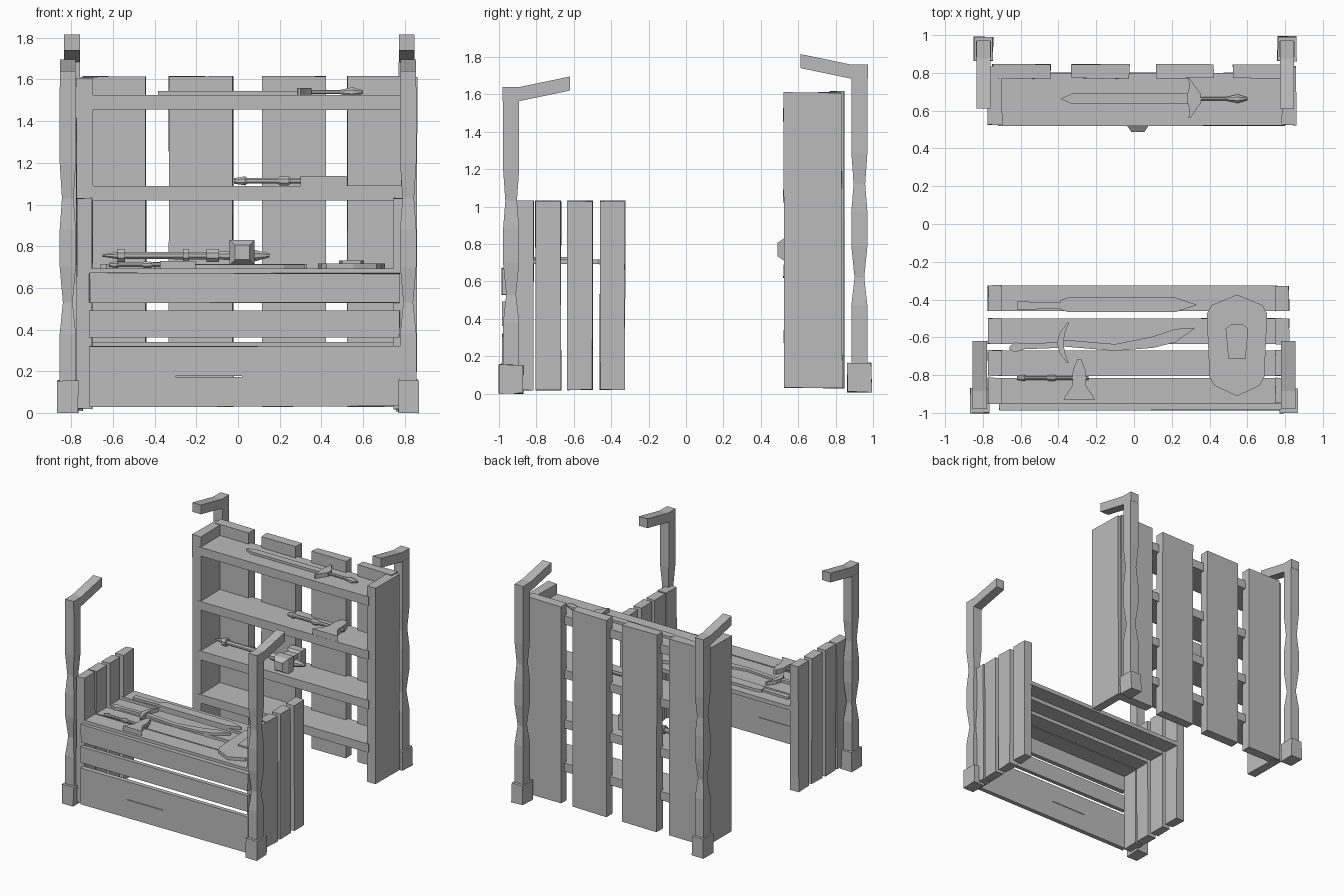
import bpy, bmesh, math, random

random.seed(4)
cube = bpy.data.objects.get("Cube")
if cube:
    bpy.data.objects.remove(cube, do_unlink=True)

GREY = (0.5, 0.5, 0.5, 1)
grey = bpy.data.materials.new("plain grey")
grey.use_nodes = True
grey.diffuse_color = GREY
grey.node_tree.nodes["Principled BSDF"].inputs["Base Color"].default_value = GREY


def around(centre, width):
    return (centre - width / 2, centre + width / 2)


def corners(x_range, y_range):
    left, right = x_range
    front, back = y_range
    return [(left, front), (right, front), (right, back), (left, back)]


def loft(name, rings):
    """Skin a list of equal-length point rings and cap both ends."""
    bm = bmesh.new()
    loops = [[bm.verts.new(point) for point in ring] for ring in rings]
    for lower, upper in zip(loops, loops[1:]):
        for i in range(len(lower)):
            bm.faces.new((lower[i - 1], lower[i], upper[i], upper[i - 1]))
    bm.faces.new(loops[0])
    bm.faces.new(loops[-1])
    bmesh.ops.recalc_face_normals(bm, faces=bm.faces)
    mesh = bpy.data.meshes.new(name)
    bm.to_mesh(mesh)
    bm.free()
    mesh.materials.append(grey)
    part = bpy.data.objects.new(name, mesh)
    bpy.context.scene.collection.objects.link(part)
    return part


def board(name, x_range, y_range, z_range, rough=0.003):
    """Plank with slightly uneven corners."""
    def jitter():
        return random.uniform(-rough, rough)
    return loft(name, [[(x + jitter(), y + jitter(), z + jitter())
                        for x, y in corners(x_range, y_range)] for z in z_range])


def flat_shape(name, stations, centre, z, thick, bend=0.0, middle=0.0, across=False):
    """Flat piece from (position, half width) stations along x, or along y if across."""
    sides = []
    for sign in (1, -1):
        side = [(along, centre + bend * (along - middle) ** 2 + sign * half)
                for along, half in stations]
        sides.append([(b, a) for a, b in side] if across else side)
    outline = sides[0] + sides[1][::-1]
    return loft(name, [[(x, y, level) for x, y in outline] for level in (z, z + thick)])


def rod(name, stations, y, z, sides=8):
    """Turned rod along x from (position, radius) stations."""
    angles = [math.tau * (i + 0.5) / sides for i in range(sides)]
    return loft(name, [[(x, y + radius * math.cos(a), z + radius * math.sin(a))
                        for a in angles] for x, radius in stations])


def post(label, x, y, lift, top, inward):
    """Plinth, shaft with two carved waists, and a bracket arm reaching inward."""
    wide, arm_height, arm_half = 0.043, 0.075, 0.038
    board(label + "_plinth", around(x, 0.1), around(y, 0.13), (lift / 10, 0.155 + lift / 10))
    levels = [(0.1, wide)]
    for waist, narrow in ((0.53, 0.026), (1.03, 0.031)):
        waist += lift
        levels += [(waist - 0.15, wide), (waist, narrow), (waist + 0.17, wide)]
    levels.append((top, wide))
    loft(label + "_shaft", [[(px, py, z) for px, py in
                             corners(around(x, 1.8 * half), around(y, 2 * half))]
                            for z, half in levels])
    under = [(-0.045, top), (0.05, top), (0.315, top + 0.055)]
    over = [(reach, z + arm_height) for reach, z in reversed(under)]
    loft(label + "_arm", [[(px, y + inward * reach, z) for reach, z in under + over]
                          for px in around(x, 2 * arm_half)])


# Corner posts
post("front_right_post", -0.817, -0.935, 0, 1.565, 1)
post("front_left_post", 0.817, -0.935, 0, 1.565, 1)
post("back_right_post", -0.797, 0.927, 0.09, 1.685, -1)
post("back_left_post", 0.81, 0.927, 0.09, 1.685, -1)

# Counter: upright end boards with top boards between them
COUNTER_TOP = 0.693
for i, y in enumerate((-0.883, -0.737, -0.567, -0.393)):
    depth = around(y, 0.135)
    for side, x in (("right", -0.737), ("left", 0.785)):
        board(f"counter_{side}_board_{i}", around(x, 0.073), depth, (0.02, 1.03))
    board(f"counter_top_board_{i}", (-0.71, 0.76), depth, (0.66, COUNTER_TOP), rough=0.001)

# Counter front boards, the lowest with a split in the wood
fronts = [board(f"counter_front_board_{i}", (-0.713, 0.775), (-0.985, -0.95), z_range)
          for i, z_range in enumerate(((0.03, 0.32), (0.36, 0.49), (0.53, 0.67)))]
cutter = board("split_cutter", (-0.3, 0.02), (-1.1, -0.9), around(0.175, 0.005), rough=0.001)
cutter.hide_render = cutter.hide_viewport = True
split = fronts[0].modifiers.new("split", 'BOOLEAN')
split.operation = 'DIFFERENCE'
split.object = cutter

# Rack: sides, back boards and shelves
for side, x in (("right", -0.737), ("left", 0.822)):
    board(f"rack_{side}_side", around(x, 0.075), (0.525, 0.833), (0.03, 1.61))
for i, x in enumerate((-0.595, -0.177, 0.27, 0.678)):
    board(f"rack_back_board_{i}", around(x, 0.307), (0.77, 0.845), (0.03, 1.615))
SHELVES = (0.34, 0.69, 1.09, 1.525)
for i, top in enumerate(SHELVES):
    board(f"rack_shelf_{i}", (-0.72, 0.8), (0.52, 0.8), (top - 0.07, top), rough=0.001)


def axe(label, x, y, z, scale):
    """Turned handle with two collars, and a head flaring toward the front."""
    def sized(stations, origin):
        return [(origin + a * scale, b * scale) for a, b in stations]
    thin, collar = 0.011, 0.018
    handle = [(-0.33, thin), (-0.29, collar), (-0.28, thin), (-0.17, thin),
              (-0.16, collar), (-0.13, collar), (-0.12, thin), (0.05, thin)]
    rod(label + "_handle", sized(handle, x), y, z + collar * scale)
    head = [(-0.115, 0.085), (-0.04, 0.036), (0.04, 0.034), (0.1, 0.01)]
    flat_shape(label + "_head", sized(head, y), x, z, 2 * collar * scale, across=True)


axe("counter_axe", -0.29, -0.815, COUNTER_TOP, 1)
axe("shelf_axe", 0.41, 0.67, SHELVES[2], 1.3)

# Long sword on the top shelf
SWORD_Y = 0.663
flat_shape("long_sword_blade", [(-0.385, 0.002), (-0.33, 0.027), (0.3, 0.027)],
           SWORD_Y, SHELVES[3], 0.02)
flat_shape("long_sword_guard", [(0.56, 0.006), (0.6, 0.015), (0.64, 0.035), (0.69, 0.035),
                                (0.73, 0.015), (0.765, 0.006)],
           0.32, SHELVES[3], 0.033, bend=-2.5, middle=SWORD_Y, across=True)
rod("long_sword_grip", [(0.34, 0.011), (0.49, 0.011), (0.55, 0.025), (0.6, 0.008)],
    SWORD_Y, SHELVES[3] + 0.015)

# War hammer on the third shelf: collared handle, spike and square head
HAMMER_Y, HAMMER_Z = 0.64, 0.755
rod("hammer_handle", [(-0.65, 0.006), (-0.58, 0.018), (-0.1, 0.02), (0.08, 0.03), (0.15, 0.01)],
    HAMMER_Y, HAMMER_Z)
for i, (x, length) in enumerate(((-0.56, 0.035), (-0.25, 0.03), (-0.12, 0.06))):
    rod(f"hammer_collar_{i}", [(end, 0.033) for end in around(x, length)], HAMMER_Y, HAMMER_Z)
loft("hammer_head", [[(x, y, z) for x, z in
                      corners(around(0.02, size), around(HAMMER_Z + 0.015, size))]
                     for y, size in ((0.488, 0.07), (0.525, 0.12), (0.59, 0.12),
                                     (0.61, 0.09), (0.67, 0.09), (0.69, 0.12), (0.75, 0.12))])

# Straight blade on the counter
flat_shape("straight_blade", [(-0.39, 0.025), (-0.35, 0.038), (0.22, 0.038), (0.33, 0.002)],
           -0.428, COUNTER_TOP, 0.022)
flat_shape("straight_blade_grip", [(-0.62, 0.022), (-0.38, 0.016)], -0.432, COUNTER_TOP, 0.018)

# Curved blade on the counter
flat_shape("curved_blade", [(-0.38, 0.018), (-0.1, 0.018), (0.1, 0.03), (0.22, 0.035),
                            (0.32, 0.002)],
           -0.655, COUNTER_TOP, 0.018, bend=0.47, middle=-0.15)
flat_shape("curved_blade_guard", [(-0.735, 0.005), (-0.68, 0.014), (-0.63, 0.018),
                                  (-0.58, 0.014), (-0.522, 0.005)],
           -0.39, COUNTER_TOP, 0.03, bend=3.5, middle=-0.63, across=True)
flat_shape("curved_blade_grip", [(-0.66, 0.008), (-0.63, 0.026), (-0.58, 0.015), (-0.38, 0.015)],
           -0.64, COUNTER_TOP, 0.022, bend=-0.25, middle=-0.4)

# Shield on the counter with a raised boss
SHIELD_X = 0.545
flat_shape("shield", [(-0.907, 0.01), (-0.855, 0.12), (-0.81, 0.145), (-0.475, 0.16),
                      (-0.43, 0.135), (-0.378, 0.01)],
           SHIELD_X, COUNTER_TOP, 0.025, across=True)
flat_shape("shield_boss", [(-0.715, 0.045), (-0.555, 0.06), (-0.53, 0.03)],
           SHIELD_X, COUNTER_TOP + 0.02, 0.018, across=True)
